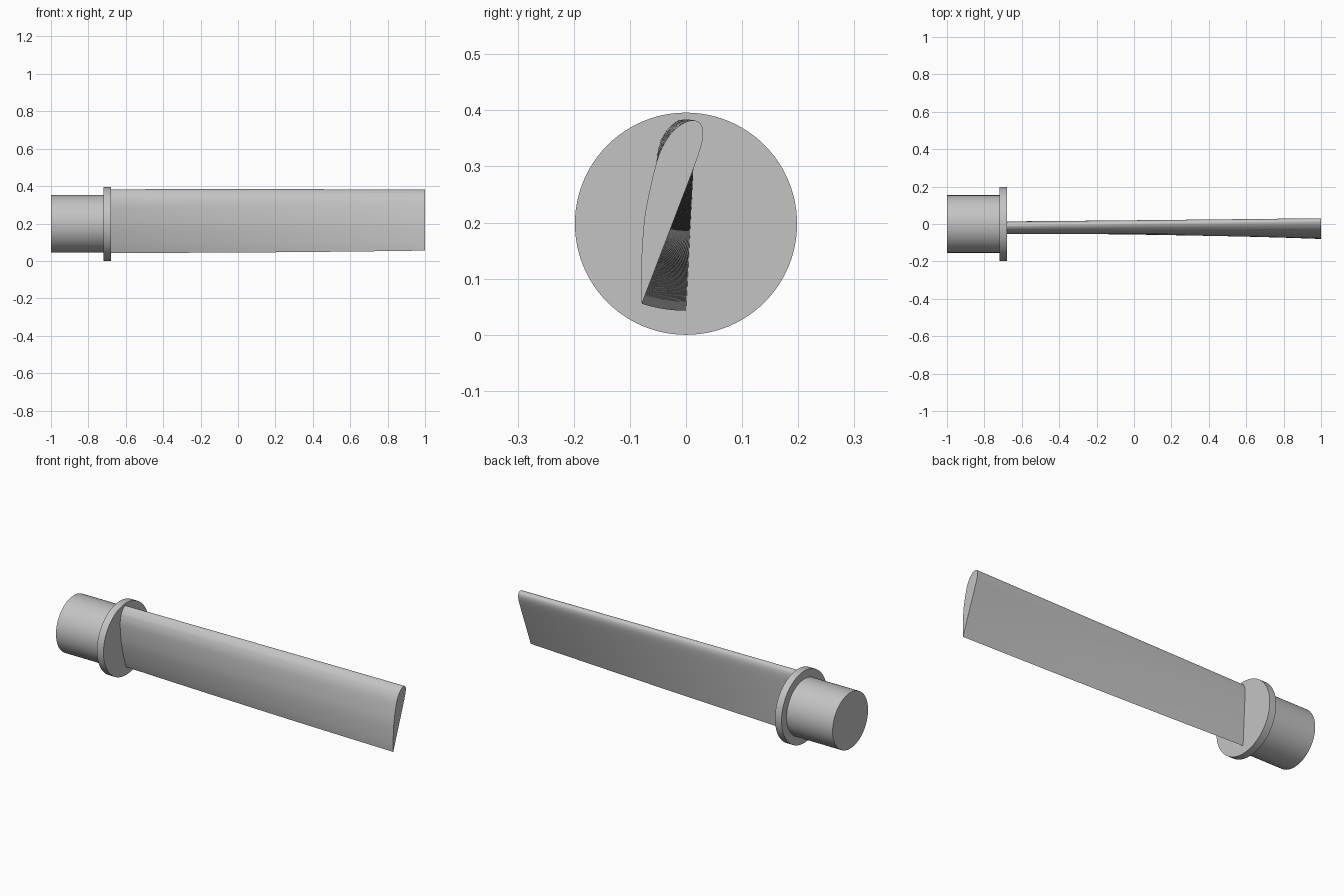
import bpy, bmesh, math
from mathutils import Vector, Matrix

cube = bpy.data.objects.get("Cube")
if cube:
    bpy.data.objects.remove(cube, do_unlink=True)

# One plain grey
grey = bpy.data.materials.new("plain grey")
grey.use_nodes = True
colour = (0.55, 0.55, 0.55, 1)
grey.diffuse_color = colour
grey.node_tree.nodes["Principled BSDF"].inputs["Base Color"].default_value = colour

AXIS_Z = 0.198


def finish(obj, angle):
    obj.data.materials.append(grey)
    bpy.ops.object.select_all(action='DESELECT')
    obj.select_set(True)
    bpy.context.view_layer.objects.active = obj
    bpy.ops.object.shade_smooth_by_angle(angle=math.radians(angle))


def disc(name, x0, x1, radius):
    bpy.ops.mesh.primitive_cylinder_add(
        vertices=96, radius=radius, depth=x1 - x0,
        location=((x0 + x1) / 2, 0, AXIS_Z), rotation=(0, math.pi / 2, 0))
    obj = bpy.context.object
    obj.name = name
    finish(obj, 30)


def smooth_path(pts, steps):
    """Catmull-Rom curve through an open list of points."""
    pts = [Vector(p) for p in pts]
    ext = [2 * pts[0] - pts[1]] + pts + [2 * pts[-1] - pts[-2]]
    out = []
    for a, b, c, d in zip(ext, ext[1:], ext[2:], ext[3:]):
        for i in range(steps):
            t = i / steps
            out.append(0.5 * (2 * b + (c - a) * t + (2 * a - 5 * b + 4 * c - d) * t ** 2
                              + (3 * b - a - 3 * c + d) * t ** 3))
    return out + [pts[-1]]


# Root shank and collar
disc("root_shank", -1, -0.72, 0.154)
disc("root_collar", -0.72, -0.68, 0.198)

# Aerofoil section (y, z) about the quarter-chord pivot:
# trailing edge, curved front, rounded nose, flat back
section = smooth_path([
    (0, -0.255), (-0.015, -0.213), (-0.034, -0.146), (-0.046, -0.086),
    (-0.053, 0), (-0.046, 0.045), (-0.035, 0.066), (-0.023, 0.079),
    (-0.010, 0.085), (0.002, 0.081), (0.009, 0.071), (0.013, 0.055),
    (0.014, 0.03), (0.013, -0.004)], 5)
section.append(Vector((0.007, -0.12)))

# Blade lofted along x with an even twist
PIVOT_Z, TWIST, STATIONS = 0.298, math.radians(18), 40
bm = bmesh.new()
rings = []
for i in range(STATIONS + 1):
    t = i / STATIONS
    turn = Matrix.Rotation(-TWIST * t, 2)
    ring = []
    for p in section:
        q = turn @ p
        ring.append(bm.verts.new((-0.68 + 1.68 * t, q.x, PIVOT_Z + q.y)))
    rings.append(ring)
n = len(section)
for r0, r1 in zip(rings, rings[1:]):
    for j in range(n):
        k = (j + 1) % n
        bm.faces.new((r0[j], r0[k], r1[k], r1[j]))
bm.faces.new(rings[0])
bm.faces.new(rings[-1])
bmesh.ops.recalc_face_normals(bm, faces=bm.faces)
mesh = bpy.data.meshes.new("blade")
bm.to_mesh(mesh)
bm.free()
blade = bpy.data.objects.new("blade", mesh)
bpy.context.collection.objects.link(blade)
finish(blade, 40)
